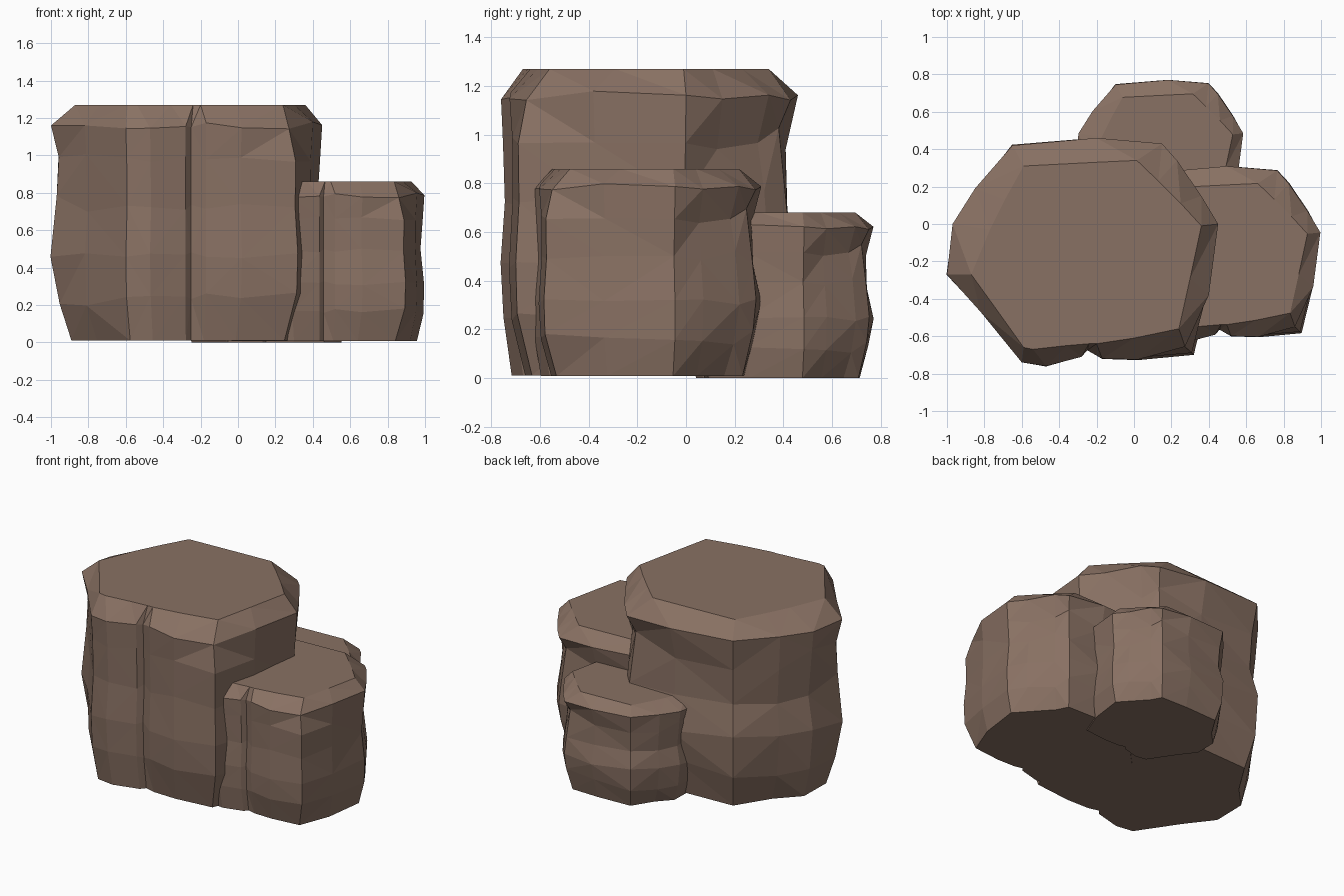
import bpy, bmesh, random
from mathutils import Vector

cube = bpy.data.objects.get("Cube")
if cube:
    bpy.data.objects.remove(cube, do_unlink=True)

# Single rock colour
rock = bpy.data.materials.new("brown_rock")
rock.use_nodes = True
COLOUR = (0.25, 0.165, 0.125, 1)
rock.diffuse_color = COLOUR
shader = next(n for n in rock.node_tree.nodes if n.type == "BSDF_PRINCIPLED")
shader.inputs["Base Color"].default_value = COLOUR
shader.inputs["Roughness"].default_value = 0.9

# Column outline: shoulder x, y, then the matching point on the flat top
OUTLINE = [
    (-1.0, -.27, -.87, -.27), (-.82, -.47, -.74, -.45),
    (-.60, -.74, -.59, -.66), (-.47, -.76, -.54, -.67),
    (-.28, -.71, -.36, -.65), (-.25, -.675, -.24, -.64),
    (-.17, -.72, -.20, -.64), (.02, -.725, .0, -.61),
    (.32, -.70, .24, -.56), (.40, -.38, .30, -.29),
    (.45, .0, .36, -.01), (.36, .15, .25, .11),
    (.23, .34, .13, .23), (.15, .43, .015, .34),
    (-.20, .46, -.20, .33), (-.65, .42, -.59, .31),
    (-.85, .19, -.69, .13), (-.97, .0, -.77, -.03),
]
# Height and girth of each ring, from the undercut foot to the shoulder
RINGS = [(0, .88), (.24, .98), (.46, 1.0), (.72, .965), (.98, .975), (1.16, 1.0)]
TOP = 1.27
CENTRE = Vector((-.27, -.15))
FLAT_SIDE = range(2, 11)   # smooth split faces at the front and right

# Inward dents of each ring, by outline point
HOLLOWS = [
    {0: .03, 6: .04, 7: .04, 8: .05, 12: .04, 14: .03, 16: .06},   # foot
    {0: .04, 17: .02, 12: .03, 14: .03, 16: .06},                  # clefts
    {16: .02},
    {0: .01, 10: .02, 14: .03, 15: .03, 16: .03, 17: .02},         # waist
    {0: .03, 11: .04, 12: .06, 13: .05, 14: .06, 15: .02},         # overhang
    {8: .08},                                                      # chipped corner
]


def ring_points(rng, level):
    """One weathered ring of the column, rougher at the back."""
    z, girth = RINGS[level]
    shoulder = level == len(RINGS) - 1
    points = []
    for i, (x, y, _, _) in enumerate(OUTLINE):
        calm = i in FLAT_SIDE
        rough = 0.005 if calm else 0.01
        k = 1 - (1 - girth) * (.6 if calm else 1) - HOLLOWS[level].get(i, 0)
        if level and not shoulder:
            k += rng.uniform(-rough, rough)
        p = CENTRE + (Vector((x, y)) - CENTRE) * k
        lift = 0 if level == 0 else rng.uniform(-1, 1) * (.02 if calm or shoulder else .06)
        points.append((p.x, p.y, z + lift))
    return points


def make_column(name, scale, base, top, x, y):
    rng = random.Random(7)
    bm = bmesh.new()
    rings = [[bm.verts.new(p) for p in ring_points(rng, n)] for n in range(len(RINGS))]
    rings.append([bm.verts.new((cx, cy, TOP)) for _, _, cx, cy in OUTLINE])
    count = len(OUTLINE)
    sides = []
    for low, high in zip(rings, rings[1:]):
        for i in range(count):
            j = (i + 1) % count
            sides.append(bm.faces.new((low[i], low[j], high[j], high[i])))
    # Split the sides into facets, then close with flat caps
    bmesh.ops.triangulate(bm, faces=sides, quad_method="SHORT_EDGE")
    bm.faces.new(rings[-1])
    bm.faces.new(rings[0][::-1])
    bmesh.ops.scale(bm, vec=(scale, scale, (top - base) / TOP), verts=bm.verts)
    bmesh.ops.translate(bm, vec=(x, y, base), verts=bm.verts)
    bmesh.ops.recalc_face_normals(bm, faces=bm.faces)
    mesh = bpy.data.meshes.new(name)
    bm.to_mesh(mesh)
    bm.free()
    mesh.materials.append(rock)
    bpy.context.collection.objects.link(bpy.data.objects.new(name, mesh))


# The same column at three sizes, stepping down to the left and back
make_column("tall_rock", 1, .01, 1.27, 0, 0)
make_column("middle_rock", .77, .008, .86, .65, -.045)
make_column("low_rock", .62, 0, .68, .305, .485)
